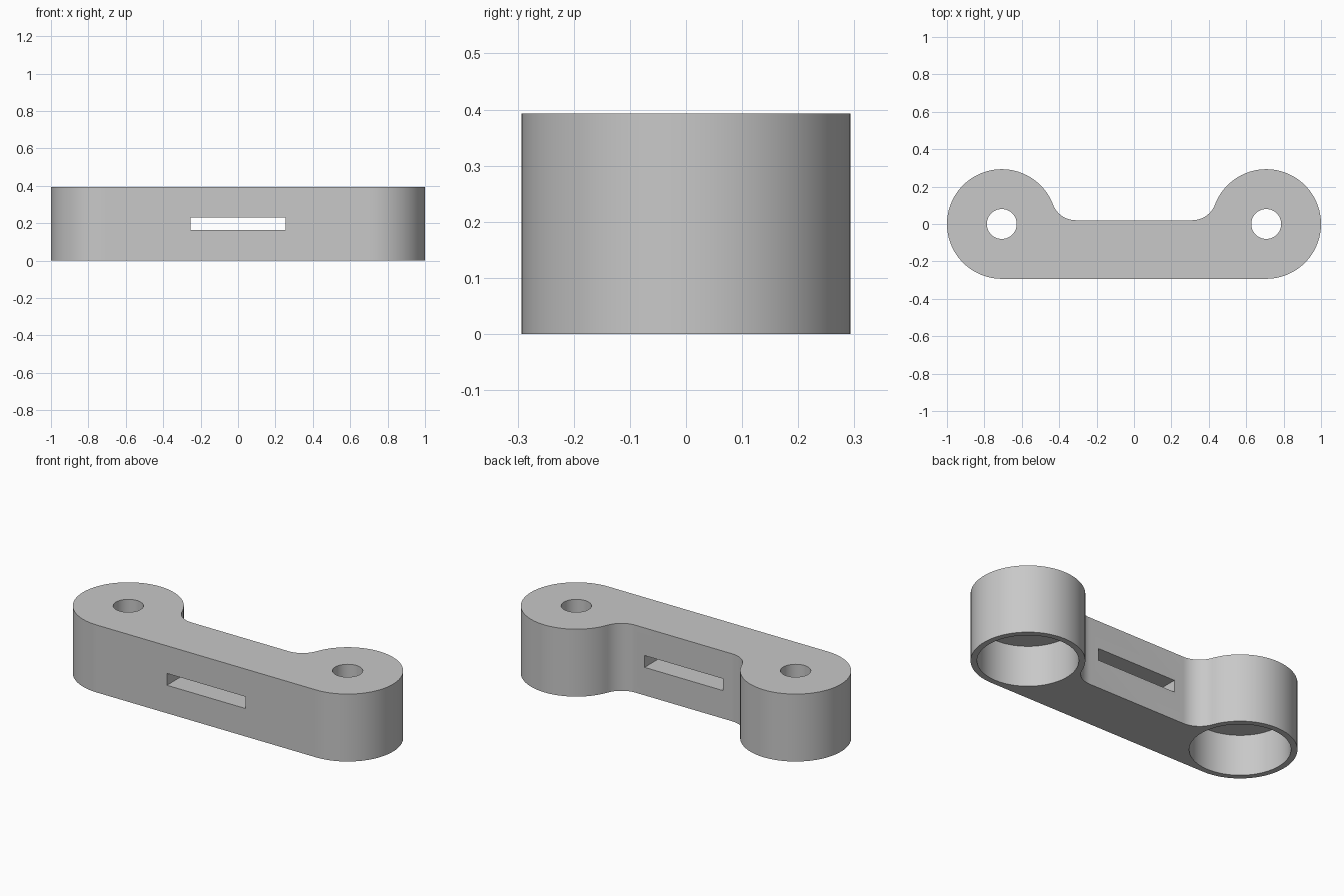
import bpy, bmesh
from math import atan2, cos, sin, pi, radians, sqrt

cube = bpy.data.objects.get("Cube")
if cube:
    bpy.data.objects.remove(cube)

HEIGHT = 0.393
BOSS_R = 0.293
BOSS_X = 1 - BOSS_R
BACK_Y = 0.02
FILLET_R = 0.13
BORE_R, HOLE_R, BORE_DEPTH = 0.26, 0.08, 0.235

grey = bpy.data.materials.new("light_grey")
grey.use_nodes = True
grey.diffuse_color = (0.58, 0.58, 0.58, 1)
grey.node_tree.nodes["Principled BSDF"].inputs["Base Color"].default_value = grey.diffuse_color


def arc(cx, cy, r, start, end, steps):
    angles = [start + (end - start) * i / steps for i in range(steps + 1)]
    return [(cx + r * cos(a), cy + r * sin(a)) for a in angles]


def prism(name, outline, z0, z1):
    """Extrude a closed outline upward into a solid."""
    bm = bmesh.new()
    face = bm.faces.new([bm.verts.new((x, y, z0)) for x, y in outline])
    top = bmesh.ops.extrude_face_region(bm, geom=[face])["geom"]
    verts = [v for v in top if isinstance(v, bmesh.types.BMVert)]
    bmesh.ops.translate(bm, verts=verts, vec=(0, 0, z1 - z0))
    bmesh.ops.recalc_face_normals(bm, faces=bm.faces)
    mesh = bpy.data.meshes.new(name)
    bm.to_mesh(mesh)
    bm.free()
    mesh.materials.append(grey)
    obj = bpy.data.objects.new(name, mesh)
    bpy.context.collection.objects.link(obj)
    return obj


def cut(target, cutter):
    cutter.hide_render = True
    mod = target.modifiers.new("cut", "BOOLEAN")
    mod.operation = "DIFFERENCE"
    mod.solver = "EXACT"
    mod.object = cutter
    bpy.context.view_layer.objects.active = target
    bpy.ops.object.modifier_apply(modifier=mod.name)
    bpy.data.objects.remove(cutter)


# Link arm outline: round boss blending into the straight back, then mirrored
fillet_y = BACK_Y + FILLET_R
fillet_dx = sqrt((BOSS_R + FILLET_R) ** 2 - fillet_y ** 2)
tilt = atan2(fillet_y, fillet_dx)
half = arc(BOSS_X, 0, BOSS_R, -pi / 2, pi - tilt, 72)
half += arc(BOSS_X - fillet_dx, fillet_y, FILLET_R, -tilt, -pi / 2, 16)[1:]
link_arm = prism("link_arm", half + [(-x, y) for x, y in reversed(half)], 0, HEIGHT)

# Wide bores from below and small holes through the top of each boss
for x in (-BOSS_X, BOSS_X):
    cut(link_arm, prism("bore_cutter", arc(x, 0, BORE_R, 0, 2 * pi, 96)[:-1], -0.1, BORE_DEPTH))
    cut(link_arm, prism("hole_cutter", arc(x, 0, HOLE_R, 0, 2 * pi, 64)[:-1], 0.1, HEIGHT + 0.1))

# Slot through the arm from front to back
slot = [(-0.253, -0.5), (0.253, -0.5), (0.253, 0.5), (-0.253, 0.5)]
cut(link_arm, prism("slot_cutter", slot, 0.163, 0.232))

bpy.ops.object.select_all(action="DESELECT")
link_arm.select_set(True)
bpy.context.view_layer.objects.active = link_arm
bpy.ops.object.shade_smooth_by_angle(angle=radians(30))
